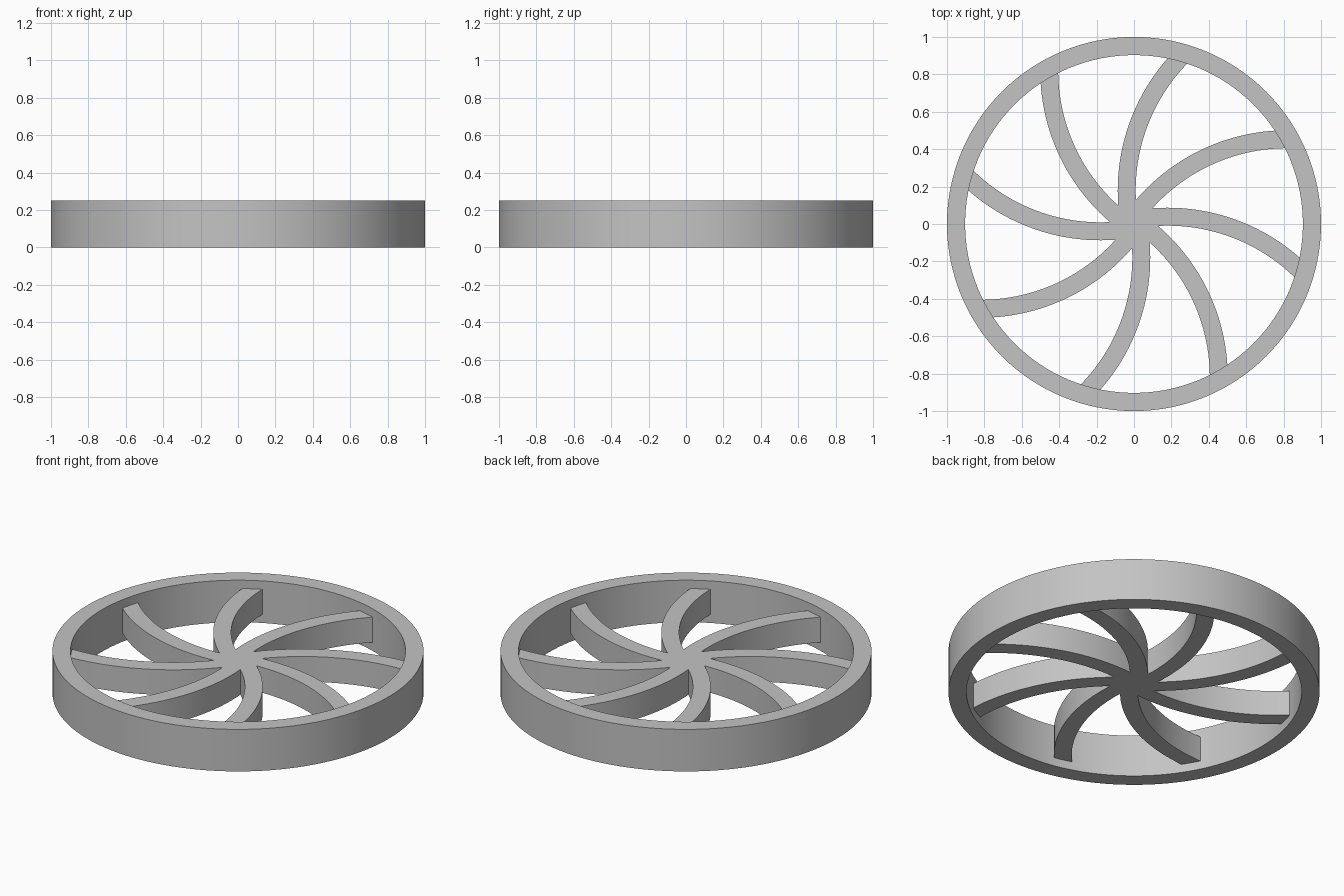
import bpy, bmesh, math
from mathutils import Vector, Matrix, geometry

cube = bpy.data.objects.get("Cube")
if cube:
    bpy.data.objects.remove(cube, do_unlink=True)

grey = bpy.data.materials.new("light grey")
grey.use_nodes = True
GREY = (0.55, 0.55, 0.55, 1)
grey.diffuse_color = GREY
grey.node_tree.nodes["Principled BSDF"].inputs["Base Color"].default_value = GREY


def finish(bm, name):
    """Turn a bmesh into a shaded, coloured object."""
    bmesh.ops.recalc_face_normals(bm, faces=bm.faces)
    mesh = bpy.data.meshes.new(name)
    bm.to_mesh(mesh)
    bm.free()
    mesh.materials.append(grey)
    obj = bpy.data.objects.new(name, mesh)
    bpy.context.collection.objects.link(obj)
    bpy.ops.object.select_all(action='DESELECT')
    obj.select_set(True)
    bpy.context.view_layer.objects.active = obj
    bpy.ops.object.shade_smooth_by_angle(angle=math.radians(30))
    return obj


# Rim: a rectangular section spun around the axis
OUTER, INNER, HEIGHT = 1.0, 0.903, 0.25
bm = bmesh.new()
section = [bm.verts.new(p) for p in
           ((INNER, 0, 0), (OUTER, 0, 0), (OUTER, 0, HEIGHT), (INNER, 0, HEIGHT))]
edges = [bm.edges.new((section[i], section[i - 1])) for i in range(4)]
bmesh.ops.spin(bm, geom=section + edges, cent=(0, 0, 0), axis=(0, 0, 1),
               angle=math.tau, steps=128, use_duplicate=False)
bmesh.ops.remove_doubles(bm, verts=bm.verts, dist=0.0001)
finish(bm, "rim")

# Spokes: curved arms joined at the middle, drawn as one outline and extruded
COUNT, STEPS = 8, 24
CENTRE = Vector((0.18, -0.98))
R_CONVEX, R_CONCAVE = 1.067, 0.971
SPOKE_BOTTOM, SPOKE_HEIGHT = 0.05, 0.15
TIP = math.radians(44.5)          # tips end buried inside the rim
turn = Matrix.Rotation(math.tau / COUNT, 2)

# Notch where the convex side of one arm meets the concave side of the next
notch = min(geometry.intersect_sphere_sphere_2d(
    CENTRE, R_CONVEX, turn @ CENTRE, R_CONCAVE), key=lambda p: p.length)


def arc(radius, start):
    """Points along one side of an arm, from the notch out to the tip."""
    rel = start - CENTRE
    first = math.atan2(rel.y, rel.x)
    angles = [first + (TIP - first) * i / STEPS for i in range(STEPS + 1)]
    return [CENTRE + radius * Vector((math.cos(a), math.sin(a))) for a in angles]


concave = arc(R_CONCAVE, turn.inverted() @ notch)
convex = arc(R_CONVEX, notch)
arm = concave + convex[:0:-1]     # the next arm supplies the last notch point

bm = bmesh.new()
outline = []
for k in range(COUNT):
    rot = Matrix.Rotation(k * math.tau / COUNT, 2)
    outline += [bm.verts.new((*(rot @ p), SPOKE_BOTTOM)) for p in arm]
base = bm.faces.new(outline)
grown = bmesh.ops.extrude_face_region(bm, geom=[base], use_keep_orig=True)
top = [v for v in grown["geom"] if isinstance(v, bmesh.types.BMVert)]
bmesh.ops.translate(bm, verts=top, vec=(0, 0, SPOKE_HEIGHT))
finish(bm, "curved_spokes")
